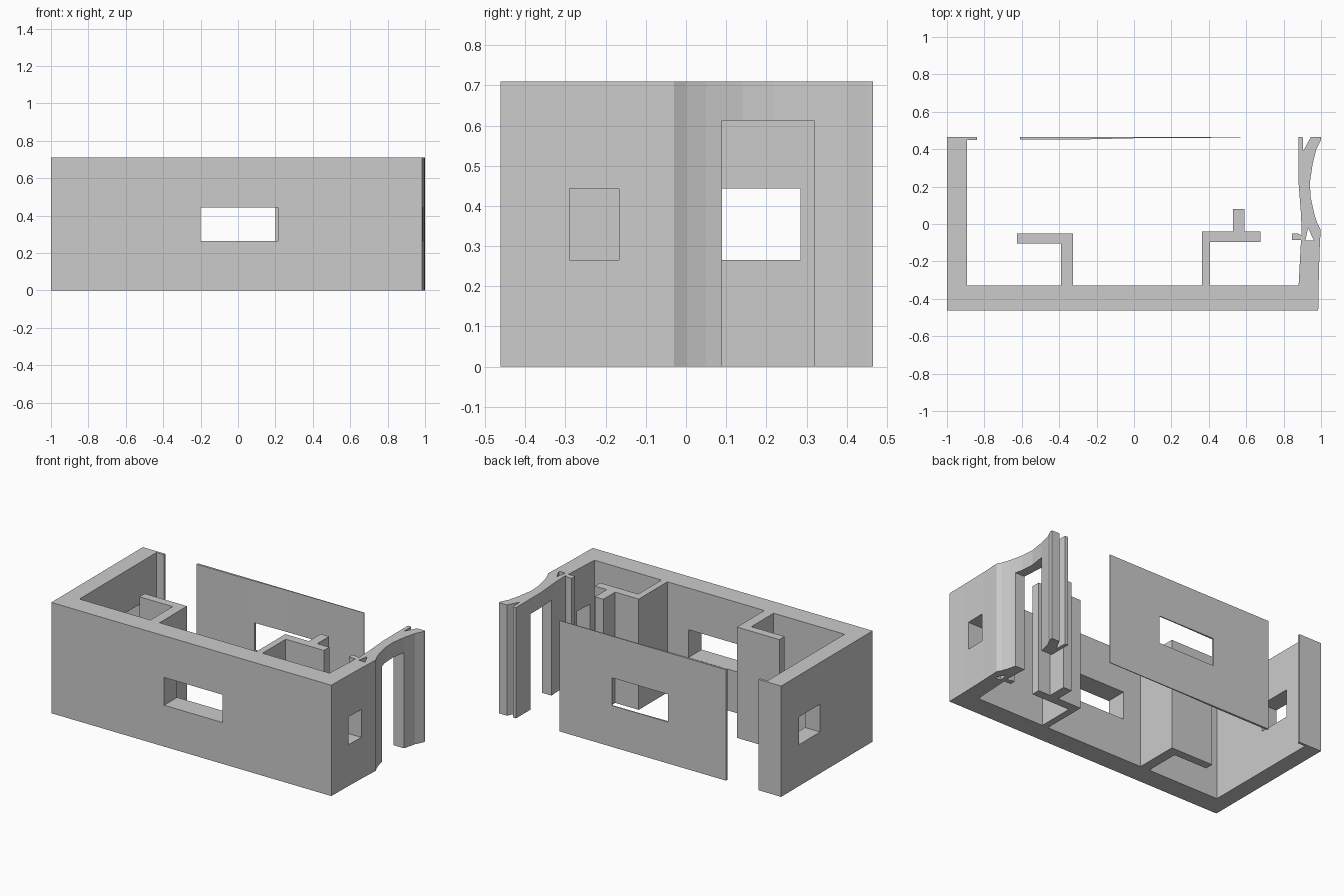
import bpy, bmesh

if "Cube" in bpy.data.objects:
    bpy.data.objects.remove(bpy.data.objects["Cube"])

HEIGHT = 0.71
SILL, LINTEL = 0.265, 0.443


def prism(name, outline, z0=0.0, z1=HEIGHT):
    """Extrude a plan outline straight up."""
    bm = bmesh.new()
    face = bm.faces.new([bm.verts.new((x, y, z0)) for x, y in outline])
    res = bmesh.ops.extrude_face_region(bm, geom=[face])
    top = [v for v in res["geom"] if isinstance(v, bmesh.types.BMVert)]
    bmesh.ops.translate(bm, verts=top, vec=(0, 0, z1 - z0))
    bmesh.ops.recalc_face_normals(bm, faces=bm.faces)
    mesh = bpy.data.meshes.new(name)
    bm.to_mesh(mesh)
    bm.free()
    obj = bpy.data.objects.new(name, mesh)
    bpy.context.collection.objects.link(obj)
    return obj


def cut(target, name, outline, z0, z1):
    """Cut a prism-shaped opening out of a wall."""
    cutter = prism(name, outline, z0, z1)
    cutter.hide_render = True
    mod = target.modifiers.new(name, 'BOOLEAN')
    mod.operation, mod.solver, mod.object = 'DIFFERENCE', 'EXACT', cutter
    bpy.context.view_layer.objects.active = target
    bpy.ops.object.modifier_apply(modifier=mod.name)
    bpy.data.objects.remove(cutter)


def rect(x0, x1, y0, y1):
    return [(x0, y0), (x1, y0), (x1, y1), (x0, y1)]


# Outer walls: front, left and the curved right wall in one outline
walls = prism("outer_walls", [
    (-1, -0.462), (0.985, -0.462), (0.987, -0.33), (0.992, -0.145), (0.998, -0.03),
    (0.982, 0.0), (0.965, 0.05), (0.945, 0.14), (0.94, 0.22), (0.955, 0.32),
    (0.975, 0.40), (1.0, 0.45), (1.0, 0.465), (0.945, 0.465),
    (0.905, 0.39), (0.902, 0.465), (0.88, 0.465), (0.88, 0.22),
    (0.893, 0.05), (0.897, -0.06), (0.875, -0.05), (0.845, -0.05),
    (0.845, -0.085), (0.893, -0.085), (0.88, -0.33),
    (-0.893, -0.33), (-0.893, 0.45), (-0.84, 0.45), (-0.84, 0.465), (-1, 0.465)])

# Windows, doorway and the small shaft in the right wall
cut(walls, "front_window", rect(-0.2, 0.213, -0.6, -0.25), SILL, LINTEL)
cut(walls, "left_window", rect(-1.1, -0.8, 0.07, 0.285), SILL, LINTEL)
cut(walls, "right_window", rect(0.8, 1.1, -0.29, -0.167), SILL, LINTEL)
cut(walls, "doorway", rect(0.8, 1.1, 0.09, 0.318), -0.1, 0.613)
cut(walls, "shaft", [(0.917, -0.088), (0.962, -0.088), (0.93, -0.02)], -0.1, 0.8)

# Thin back wall, tapering to the right
back = prism("back_wall", [(-0.61, 0.452), (-0.235, 0.453), (0.02, 0.459),
                           (0.57, 0.462), (0.57, 0.466), (-0.61, 0.466)])
cut(back, "back_window", rect(-0.2, 0.2, 0.3, 0.6), SILL, LINTEL)

# Interior partitions
prism("left_partition", [(-0.39, -0.33), (-0.325, -0.33), (-0.325, -0.052),
                         (-0.625, -0.052), (-0.625, -0.105), (-0.39, -0.105)])
prism("right_partition", [(0.363, -0.33), (0.405, -0.33), (0.405, -0.095), (0.675, -0.095),
                          (0.675, -0.04), (0.59, -0.04), (0.59, 0.08), (0.53, 0.08),
                          (0.53, -0.04), (0.363, -0.04)])
